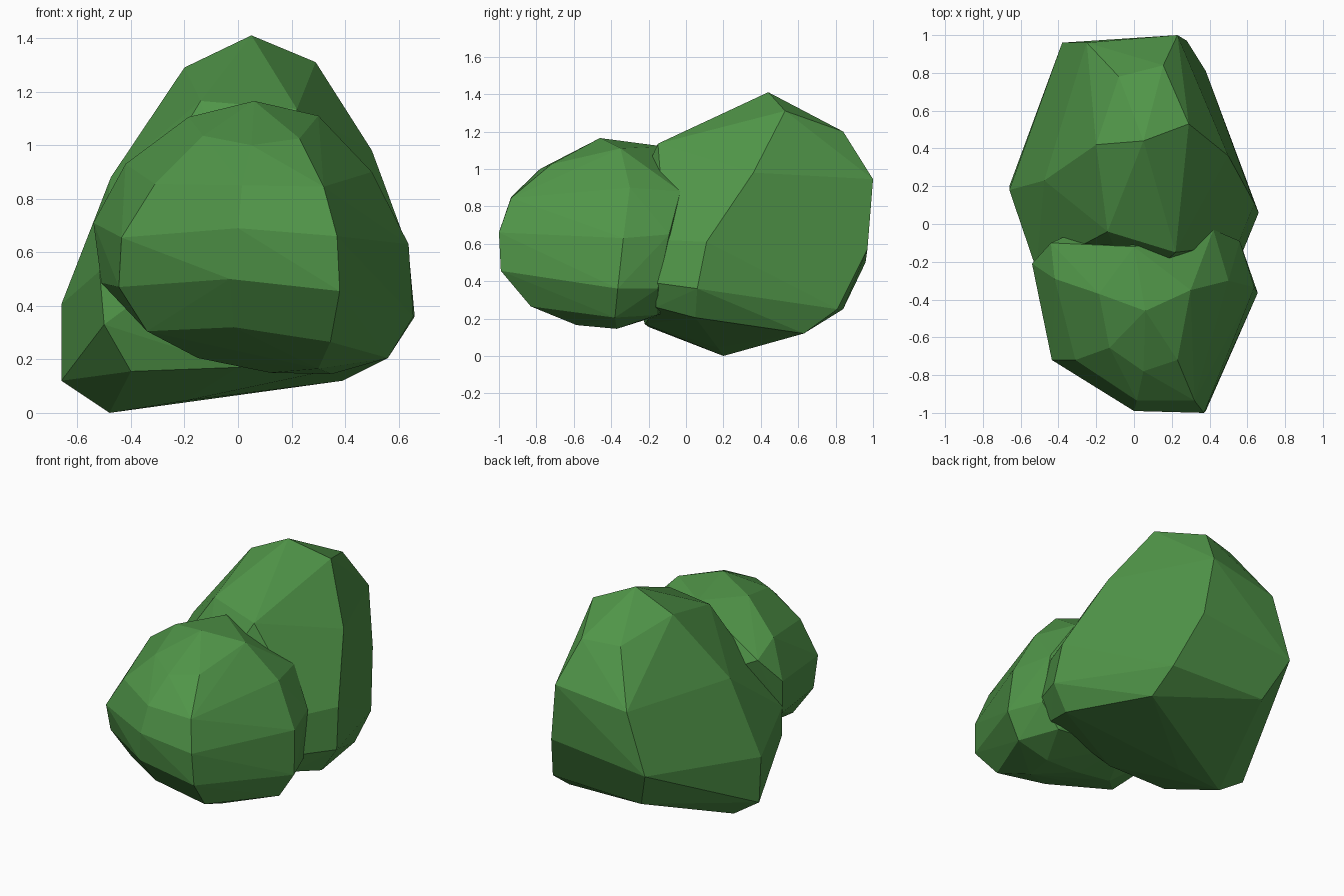
import bpy, bmesh

leaf = bpy.data.materials.new("leaf_green")
leaf.diffuse_color = (0.08, 0.30, 0.065, 1)


def faceted_lump(name, rings):
    """Flat-shaded convex lump wrapped around a stack of corner rings."""
    bm = bmesh.new()
    for ring in rings:
        for co in ring:
            bm.verts.new(co)
    hull = bmesh.ops.convex_hull(bm, input=bm.verts[:])
    loose = [v for v in bm.verts if not v.link_faces]
    bmesh.ops.delete(bm, geom=loose, context='VERTS')
    # merge nearly flat triangles into larger facets
    bmesh.ops.dissolve_limit(bm, angle_limit=0.03, verts=bm.verts[:], edges=bm.edges[:])
    bmesh.ops.recalc_face_normals(bm, faces=bm.faces[:])
    mesh = bpy.data.meshes.new(name)
    bm.to_mesh(mesh)
    bm.free()
    mesh.materials.append(leaf)
    obj = bpy.data.objects.new(name, mesh)
    bpy.context.collection.objects.link(obj)
    return obj


# tall rear lump, crown to base
faceted_lump("back_foliage", [
    [(.05, .44, 1.41), (-.20, .42, 1.29), (.29, .53, 1.31)],
    [(-.08, .78, 1.19), (.155, .84, 1.2), (-.14, -.04, 1.165), (.22, -.15, 1.135)],
    [(.23, 1.0, .945), (-.25, .96, .88), (-.475, .23, .88), (.5, .36, .98)],
    [(.28, .97, .57), (-.38, .96, .50), (.637, .11, .61), (.55, -.11, .62),
     (-.517, -.24, .53), (0, -.35, .7)],
    [(-.66, .18, .405), (.66, .06, .36), (.57, -.16, .39), (-.50, -.26, .33)],
    [(.38, .81, .25), (-.27, .84, .25), (.56, .05, .205), (.5, -.16, .26),
     (-.40, -.2, .155), (-.66, .20, .12), (0, -.22, .17)],
    [(.39, .63, .12), (.28, .56, .11), (0, .36, .085), (-.2, .17, .045),
     (-.48, .20, .0)],
])

# smaller front lump, crown to base
faceted_lump("front_foliage", [
    [(.06, -.46, 1.165), (-.185, -.37, 1.105), (.30, -.35, 1.11), (0, -.12, 1.12)],
    [(.05, -.78, 1.0), (.23, -.72, 1.025), (-.13, -.655, 1.035),
     (-.42, -.29, .93), (.5, -.3, .9), (.42, -.03, .88), (-.44, -.1, .86)],
    [(.015, -.935, .85), (.32, -.935, .845), (-.31, -.72, .855)],
    [(0, -.99, .69), (.37, -1.0, .66), (-.435, -.72, .655), (-.54, -.21, .71),
     (.637, -.335, .63), (.56, -.09, .65), (0, .1, .65)],
    [(-.03, -.96, .5), (.38, -.99, .455), (-.445, -.66, .47), (-.51, -.25, .485),
     (.655, -.365, .36), (.57, -.15, .36)],
    [(-.015, -.82, .32), (.345, -.83, .265), (-.34, -.6, .305), (.56, -.38, .205)],
    [(-.15, -.4, .205), (.12, -.37, .15), (.35, -.37, .145), (.3, -.585, .165),
     (.45, -.15, .22), (0, -.1, .23)],
])
